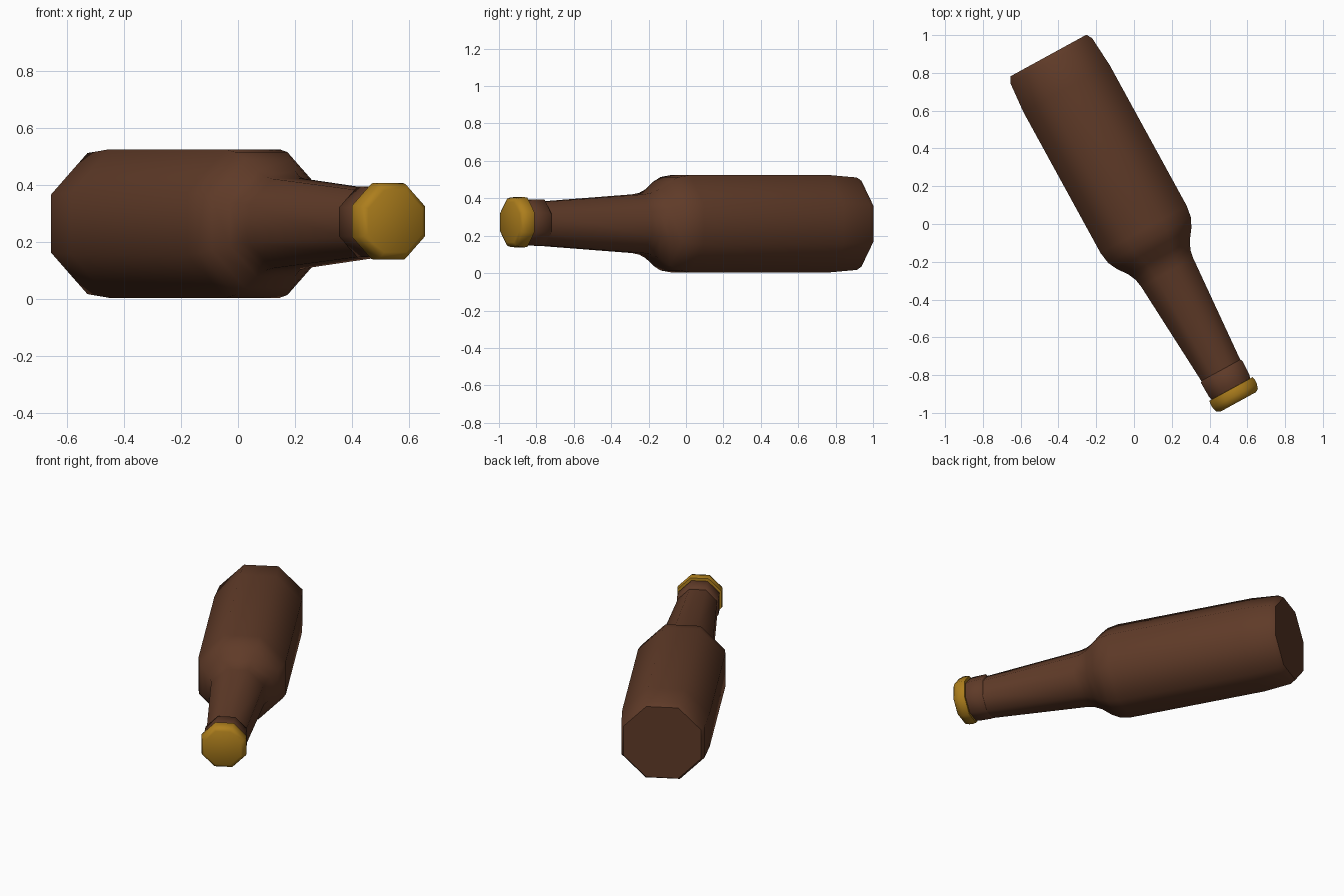
import bpy, bmesh, math
from mathutils import Matrix, Vector

if "Cube" in bpy.data.objects:
    bpy.data.objects.remove(bpy.data.objects["Cube"])

SIDES = 8
ANGLE = math.radians(28.7)
# Bottle frame: local z runs from base to cap, local y is world up
u = Vector((math.cos(ANGLE), math.sin(ANGLE), 0))
d = Vector((math.sin(ANGLE), -math.cos(ANGLE), 0))
up = Vector((0, 0, 1))


def material(name, color):
    m = bpy.data.materials.new(name)
    m.diffuse_color = (*color, 1)
    m.use_nodes = True
    m.node_tree.nodes["Principled BSDF"].inputs["Base Color"].default_value = m.diffuse_color
    return m


def lathe(name, profile, mat, centre_z, sharp=50):
    """Eight-sided solid from (position along axis, half width) pairs."""
    bm = bmesh.new()
    rings = []
    for t, half in profile:
        r = half / math.cos(math.pi / SIDES)
        rings.append([bm.verts.new((r * math.cos((i + 0.5) * math.tau / SIDES),
                                    r * math.sin((i + 0.5) * math.tau / SIDES), t))
                      for i in range(SIDES)])
    for a, b in zip(rings, rings[1:]):
        for i in range(SIDES):
            j = (i + 1) % SIDES
            bm.faces.new((a[i], a[j], b[j], b[i]))
    bm.faces.new(rings[0][::-1])
    bm.faces.new(rings[-1])
    m = Matrix((u, up, d)).transposed().to_4x4()
    bm.transform(Matrix.Translation(u * 0.031 + up * centre_z) @ m)
    mesh = bpy.data.meshes.new(name)
    bm.to_mesh(mesh)
    bm.free()
    ob = bpy.data.objects.new(name, mesh)
    bpy.context.collection.objects.link(ob)
    mesh.materials.append(mat)
    bpy.ops.object.select_all(action='DESELECT')
    ob.select_set(True)
    bpy.context.view_layer.objects.active = ob
    bpy.ops.object.shade_smooth_by_angle(angle=math.radians(sharp))
    return ob


glass = material("brown_glass", (0.115, 0.043, 0.021))
gold = material("gold_cap", (0.42, 0.21, 0.012))

# Body, shoulder and tapering neck
lathe("bottle_body", [(-1.0, 0.23), (-0.968, 0.247), (-0.80, 0.26), (0.05, 0.26),
                      (0.115, 0.25), (0.165, 0.225), (0.22, 0.185),
                      (0.265, 0.165), (0.31, 0.157), (0.92, 0.116)], glass, 0.264)
# Collar below the cap
lathe("neck_collar", [(0.90, 0.115), (0.908, 0.124), (0.99, 0.122), (1.03, 0.112)],
      glass, 0.27)
# Crown cap
lathe("bottle_cap", [(1.012, 0.118), (1.013, 0.131), (1.03, 0.134), (1.055, 0.133),
                     (1.08, 0.125), (1.091, 0.108)], gold, 0.272)
